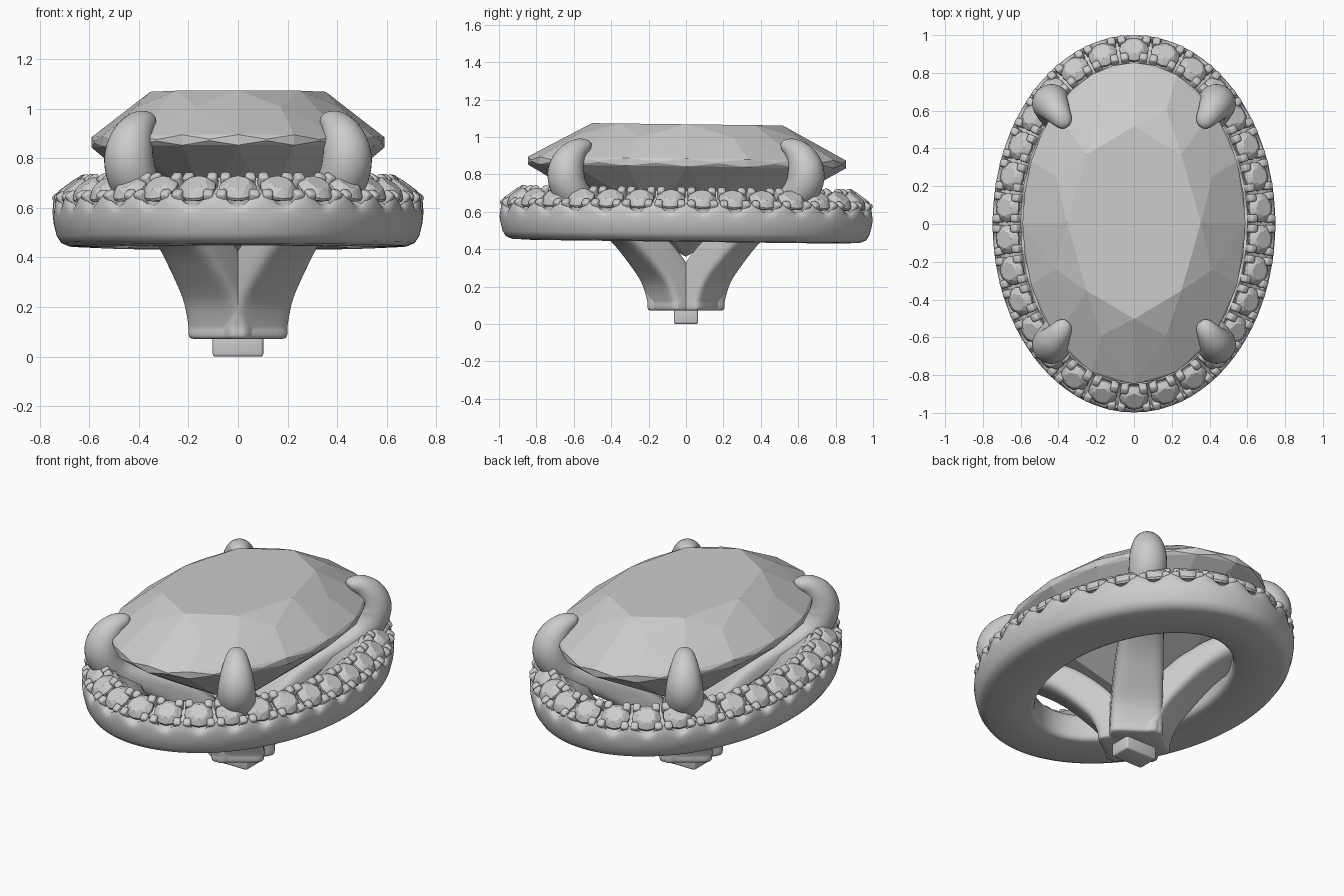
import bpy, bmesh, math
from mathutils import Vector, Matrix

if "Cube" in bpy.data.objects:
    bpy.data.objects.remove(bpy.data.objects["Cube"])

A, B = 0.67, 0.92            # halo centre-line ellipse
N = 30                       # halo stones
TILT = math.radians(-0.7)    # head leans very slightly
SLOPE = math.radians(36)     # halo stones face outward


def finish(name, bm, smooth=True, tilt=True, angle=35):
    bmesh.ops.recalc_face_normals(bm, faces=bm.faces)
    me = bpy.data.meshes.new(name)
    bm.to_mesh(me)
    bm.free()
    ob = bpy.data.objects.new(name, me)
    bpy.context.collection.objects.link(ob)
    if tilt:
        ob.rotation_euler.x = TILT
        ob.location.y = -0.006
    if smooth:
        bpy.ops.object.select_all(action='DESELECT')
        ob.select_set(True)
        bpy.context.view_layer.objects.active = ob
        bpy.ops.object.shade_smooth_by_angle(angle=math.radians(angle))
    return ob


def cut_gem(rx, ry, table_z, crown_z, top_z, low_z, pav_z, culet_z, girdle, zig=0.0):
    """Brilliant cut built as the hull of its corner points."""
    bm = bmesh.new()

    def ring(scale, z, count, phase=0.0, wave=0.0):
        for i in range(count):
            t = 2 * math.pi * (i + phase) / count
            bm.verts.new((rx * scale * math.cos(t), ry * scale * math.sin(t), z + wave * (-1) ** i))
    ring(0.60, table_z, 8)
    ring(0.76, crown_z, 8, 0.5)
    ring(1.0, top_z, girdle, 0, zig)
    ring(1.0, low_z, girdle, 0, -zig)
    ring(0.5, pav_z, 8, 0.5)
    bm.verts.new((0, 0, culet_z))
    bmesh.ops.convex_hull(bm, input=bm.verts[:])
    bmesh.ops.delete(bm, geom=[v for v in bm.verts if not v.link_faces], context='VERTS')
    bmesh.ops.dissolve_limit(bm, angle_limit=math.radians(1), verts=bm.verts, edges=bm.edges)
    return bm


def stamp(bm, mesh, matrix):
    start = len(bm.verts)
    bm.from_mesh(mesh)
    bm.verts.ensure_lookup_table()
    bmesh.ops.transform(bm, matrix=matrix, verts=bm.verts[start:])


# Arc-length lookup so halo stones are evenly spaced
M = 3600
pts = [Vector((A * math.sin(2 * math.pi * i / M), B * math.cos(2 * math.pi * i / M), 0)) for i in range(M + 1)]
acc = [0.0]
for p, q in zip(pts, pts[1:]):
    acc.append(acc[-1] + (q - p).length)


def on_ellipse(u):
    """Point and outward normal at fraction u of the perimeter, from +y."""
    target = (u % 1.0) * acc[-1]
    lo, hi = 0, M
    while hi - lo > 1:
        mid = (lo + hi) // 2
        lo, hi = (mid, hi) if acc[mid] <= target else (lo, mid)
    p = pts[lo].lerp(pts[hi], (target - acc[lo]) / (acc[hi] - acc[lo]))
    return p, Vector((p.x / A ** 2, p.y / B ** 2, 0)).normalized()


def halo_frame(u, z=0.665):
    """Local axes: x along the halo, y down the outer slope, z out of the stone."""
    p, n = on_ellipse(u)
    up = Vector((0, 0, 1))
    ydir = n * math.cos(SLOPE) - up * math.sin(SLOPE)
    zdir = n * math.sin(SLOPE) + up * math.cos(SLOPE)
    m = Matrix((ydir.cross(zdir), ydir, zdir)).transposed().to_4x4()
    m.translation = p + up * z
    return m


# Centre stone
finish("centre_stone", cut_gem(0.59, 0.85, 1.068, 1.0, 0.876, 0.852, 0.58, 0.36, 32, 0.009), smooth=False)

# Halo ring: swept profile (offset, z, scallop amount)
profile = [(0.045, 0.61, 0.2), (0.064, 0.622, 1), (0.074, 0.608, 0.9), (0.078, 0.575, 0.3),
           (0.073, 0.535, 0), (0.06, 0.485, 0), (0.042, 0.458, 0), (0.01, 0.445, 0),
           (-0.10, 0.44, 0), (-0.225, 0.44, 0), (-0.245, 0.45, 0), (-0.25, 0.47, 0),
           (-0.25, 0.56, 0), (-0.235, 0.595, 0), (-0.16, 0.64, 0), (-0.105, 0.675, 0),
           (-0.09, 0.695, 0.4), (-0.07, 0.70, 0.5), (-0.045, 0.66, 0.2)]
bm = bmesh.new()
rings = []
steps = N * 12
for i in range(steps):
    p, n = on_ellipse(i / steps)
    wave = -math.cos(2 * math.pi * i / 12)          # high in the gaps between stones
    rings.append([bm.verts.new(p + n * o + Vector((0, 0, z + 0.026 * s * wave))) for o, z, s in profile])
for i in range(steps):
    a, b = rings[i], rings[(i + 1) % steps]
    for j in range(len(profile)):
        k = (j + 1) % len(profile)
        bm.faces.new((a[j], a[k], b[k], b[j]))
finish("halo_ring", bm, angle=50)

# Halo stones
src = cut_gem(0.077, 0.075, 0.034, 0.025, 0.006, -0.006, -0.035, -0.06, 16)
gem_mesh = bpy.data.meshes.new("small_gem")
src.to_mesh(gem_mesh)
src.free()
bm = bmesh.new()
for i in range(N):
    stamp(bm, gem_mesh, halo_frame(i / N))
finish("halo_stones", bm, smooth=False)

# Small paired claws in every gap, outer and inner edge
src = bmesh.new()
bmesh.ops.create_cube(src, size=1, matrix=Matrix.Diagonal((0.042, 0.046, 0.12, 1)))
bmesh.ops.bevel(src, geom=src.edges[:], offset=0.013, segments=3, profile=0.5, affect='EDGES')
claw_mesh = bpy.data.meshes.new("small_claw")
src.to_mesh(claw_mesh)
src.free()
bm = bmesh.new()
for i in range(N):
    frame = halo_frame((i + 0.5) / N)
    for x in (-0.027, 0.027):
        for y in (-0.058, 0.058):
            stamp(bm, claw_mesh, frame @ Matrix.Translation((x, y, -0.028)))
finish("halo_claws", bm, angle=60)


# Four arms that rise from the foot and become the prongs
# (radius, z, half thickness, half width, squareness)
path = [(0.08, 0.072, 0.078, 0.128, 6), (0.08, 0.085, 0.092, 0.142, 6), (0.087, 0.15, 0.092, 0.142, 6),
        (0.14, 0.27, 0.09, 0.138, 6), (0.25, 0.395, 0.09, 0.132, 5), (0.38, 0.505, 0.085, 0.122, 4),
        (0.54, 0.59, 0.075, 0.11, 3), (0.69, 0.66, 0.08, 0.10, 2.4), (0.76, 0.735, 0.095, 0.103, 2),
        (0.778, 0.81, 0.097, 0.10, 2), (0.755, 0.88, 0.083, 0.086, 2), (0.705, 0.932, 0.06, 0.066, 2),
        (0.65, 0.955, 0.036, 0.045, 2), (0.625, 0.96, 0.012, 0.018, 2)]


def smooth_path(rows, sub=5):
    rows = [Vector(r) for r in rows]
    out = []
    for i in range(len(rows) - 1):
        p0, p1, p2, p3 = rows[max(i - 1, 0)], rows[i], rows[i + 1], rows[min(i + 2, len(rows) - 1)]
        for k in range(sub):
            t = k / sub
            out.append(0.5 * (2 * p1 + (p2 - p0) * t + (2 * p0 - 5 * p1 + 4 * p2 - p3) * t * t
                              + (3 * p1 - p0 - 3 * p2 + p3) * t ** 3))
    return out + [rows[-1]]


line = smooth_path(path)
SEG = 28
for name, sx, sy in (("front_right", 1, -1), ("front_left", -1, -1), ("back_right", 1, 1), ("back_left", -1, 1)):
    d = Vector((0.565 * sx, 0.825 * sy, 0)).normalized()
    side = Vector((-d.y, d.x, 0))
    bm = bmesh.new()
    rings = []
    for i, row in enumerate(line):
        a, b = line[max(i - 1, 0)], line[min(i + 1, len(line) - 1)]
        tr, tz = (0, 1) if i < 6 else (b[0] - a[0], b[1] - a[1])
        ln = math.hypot(tr, tz)
        nrm = d * (tz / ln) + Vector((0, 0, -tr / ln))
        centre = d * row[0] + Vector((0, 0, row[1]))
        ring = []
        for k in range(SEG):
            t = 2 * math.pi * (k + 0.5) / SEG
            c, s = math.cos(t), math.sin(t)
            c, s = (math.copysign(abs(v) ** (2 / row[4]), v) for v in (c, s))
            ring.append(bm.verts.new(centre + nrm * c * row[2] + side * s * row[3]))
        rings.append(ring)
    for a, b in zip(rings, rings[1:]):
        for k in range(SEG):
            m = (k + 1) % SEG
            bm.faces.new((a[k], a[m], b[m], b[k]))
    bm.faces.new(rings[0])
    bm.faces.new(rings[-1])
    finish(name + "_prong", bm, tilt=False, angle=45)

# Foot peg under the arms
bm = bmesh.new()
bmesh.ops.create_cube(bm, size=1, matrix=Matrix.Translation((0, 0, 0.05)) @ Matrix.Diagonal((0.204, 0.13, 0.1, 1)))
bmesh.ops.bevel(bm, geom=bm.edges[:], offset=0.012, segments=3, profile=0.5, affect='EDGES')
finish("foot_peg", bm, tilt=False)
